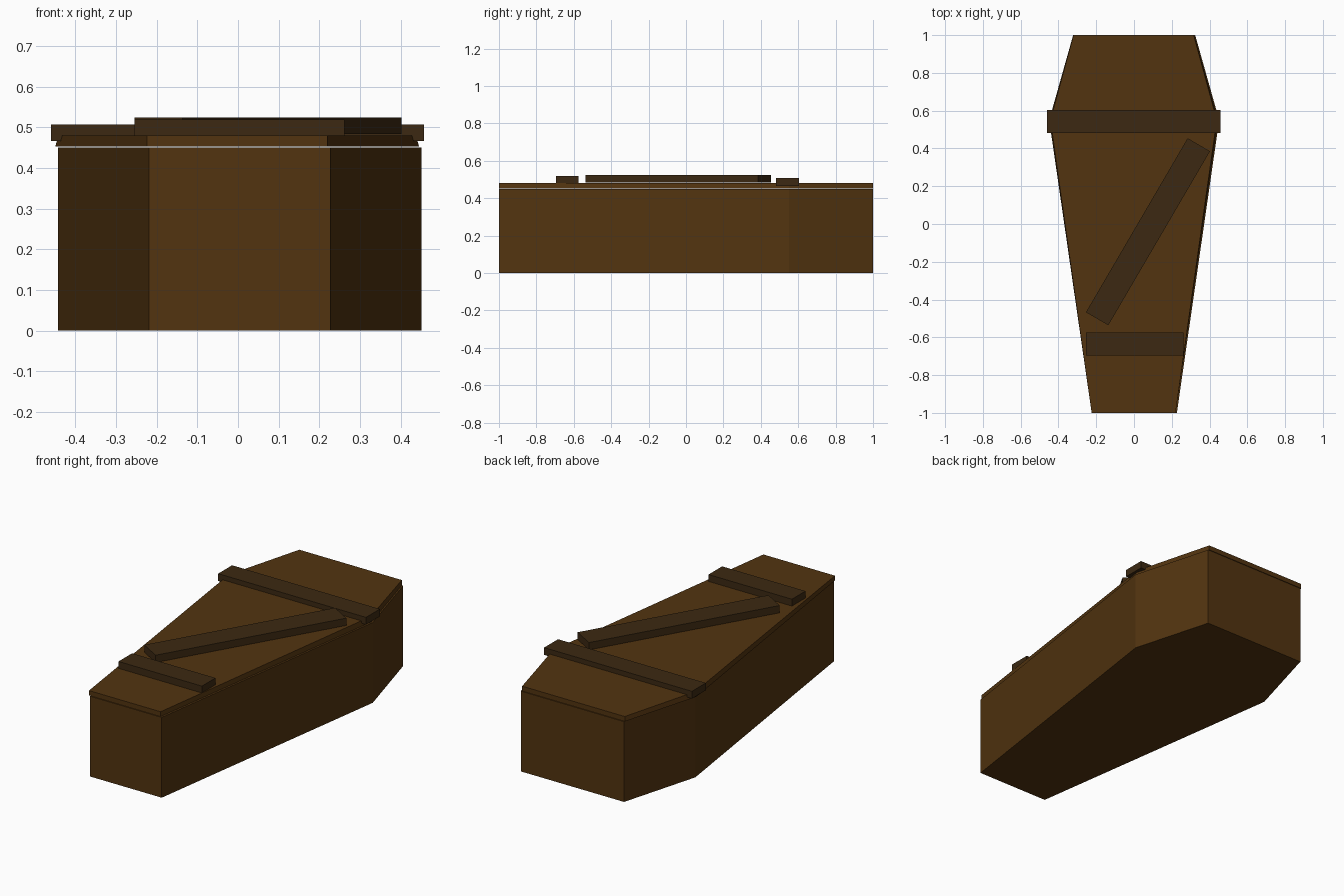
import bpy
import bmesh
import math

if "Cube" in bpy.data.objects:
    bpy.data.objects.remove(bpy.data.objects["Cube"])


def material(name, color):
    mat = bpy.data.materials.new(name)
    mat.diffuse_color = (*color, 1.0)
    mat.use_nodes = True
    mat.node_tree.nodes["Principled BSDF"].inputs["Base Color"].default_value = mat.diffuse_color
    return mat


wood = material("wood", (0.085, 0.034, 0.005))
dark_wood = material("dark_wood", (0.045, 0.022, 0.006))


def finish(name, bm, mat):
    bmesh.ops.recalc_face_normals(bm, faces=bm.faces)
    mesh = bpy.data.meshes.new(name)
    bm.to_mesh(mesh)
    bm.free()
    mesh.materials.append(mat)
    obj = bpy.data.objects.new(name, mesh)
    bpy.context.collection.objects.link(obj)
    return obj


def outline(foot, shoulder, head, cx):
    """Six-sided outline, mirrored about x = cx."""
    right = [(foot, -1.0), (shoulder, 0.55), (head, 1.0)]
    return [(cx + x, y) for x, y in right] + [(cx - x, y) for x, y in reversed(right)]


def hex_prism(name, lower, upper, z0, z1, mat):
    bm = bmesh.new()
    a = [bm.verts.new((x, y, z0)) for x, y in lower]
    b = [bm.verts.new((x, y, z1)) for x, y in upper]
    bm.faces.new(a)
    bm.faces.new(b)
    for i in range(6):
        j = (i + 1) % 6
        bm.faces.new((a[i], a[j], b[j], b[i]))
    return finish(name, bm, mat)


def plank(name, center, size, angle=0.0):
    bm = bmesh.new()
    bmesh.ops.create_cube(bm, size=1.0)
    bmesh.ops.scale(bm, vec=size, verts=bm.verts)
    obj = finish(name, bm, dark_wood)
    obj.location = center
    obj.rotation_euler.z = math.radians(angle)
    return obj


# Coffin box
box = outline(0.223, 0.447, 0.32, 0.004)
hex_prism("coffin_box", box, box, 0.0, 0.45, wood)

# Lid, slightly tapered, sitting just above the box
hex_prism("lid", outline(0.222, 0.447, 0.32, -0.002),
          outline(0.222, 0.44, 0.318, -0.002), 0.453, 0.48, wood)

# Boards nailed across the lid
plank("shoulder_board", (-0.001, 0.542, 0.4865), (0.917, 0.123, 0.041))
plank("foot_board", (0.004, -0.635, 0.498), (0.517, 0.12, 0.041))
plank("diagonal_board", (0.074, -0.041, 0.504), (1.067, 0.137, 0.041), 59.7)
